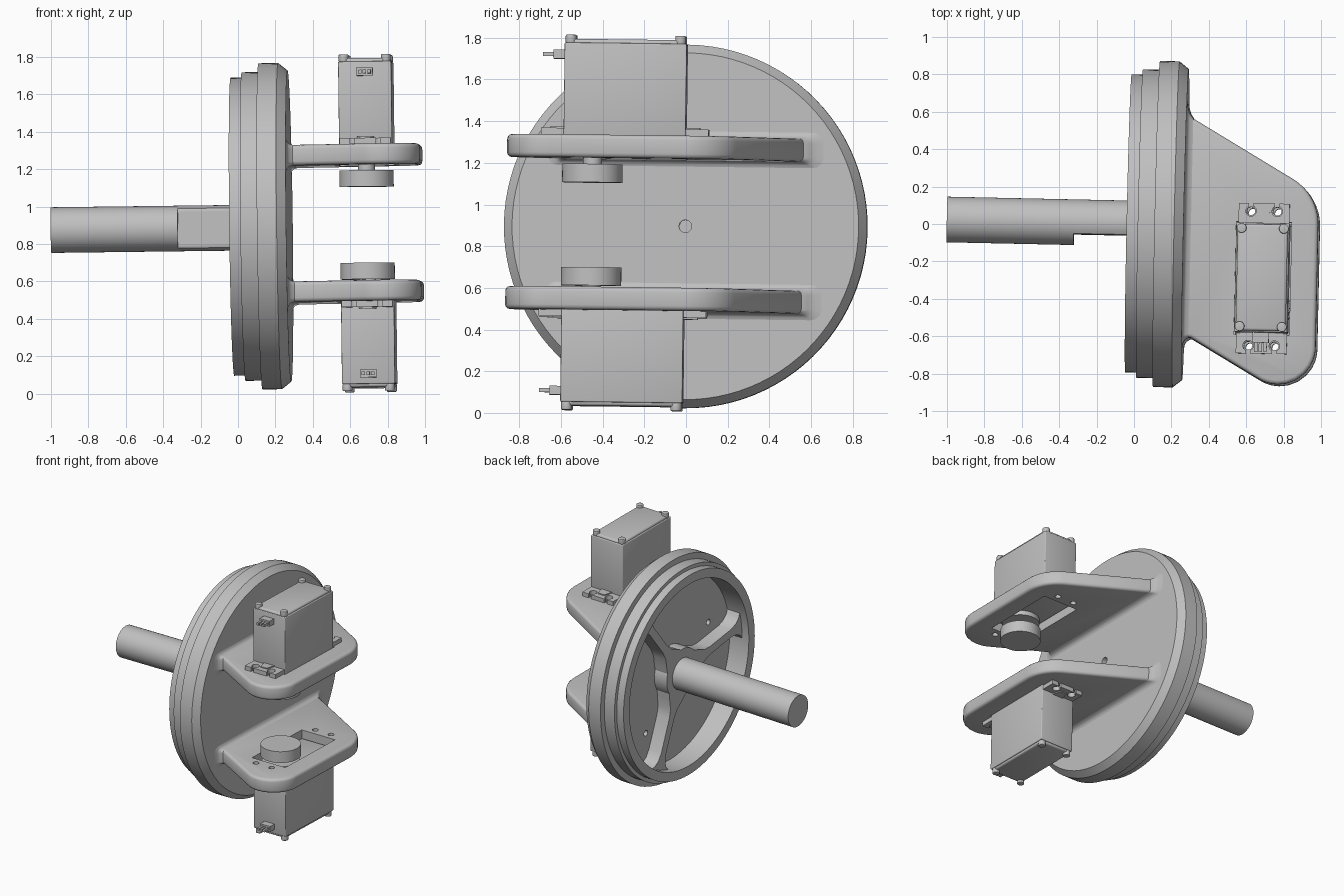
import bpy, bmesh
from math import sin, cos, pi, radians, tan
from mathutils import Matrix, Vector, Euler

if "Cube" in bpy.data.objects:
    bpy.data.objects.remove(bpy.data.objects["Cube"], do_unlink=True)

mat = bpy.data.materials.new("plain grey")
mat.use_nodes = True
GREY = (0.53, 0.53, 0.53, 1)
mat.diffuse_color = GREY
mat.node_tree.nodes["Principled BSDF"].inputs["Base Color"].default_value = GREY

# The whole assembly leans slightly about the disc centre
PIVOT = Vector((0.13, 0, 0))
LEAN = (Matrix.Translation(PIVOT + Vector((0, 0, 0.9)))
        @ Euler((-0.0125, -0.0125, -0.0215)).to_matrix().to_4x4()
        @ Matrix.Translation(-PIVOT))


def finish(name, bm):
    bmesh.ops.remove_doubles(bm, verts=bm.verts, dist=1e-5)
    bmesh.ops.recalc_face_normals(bm, faces=bm.faces)
    bm.transform(LEAN)
    me = bpy.data.meshes.new(name)
    bm.to_mesh(me)
    bm.free()
    me.materials.append(mat)
    ob = bpy.data.objects.new(name, me)
    bpy.context.collection.objects.link(ob)
    return ob


def activate(ob):
    bpy.ops.object.select_all(action='DESELECT')
    ob.select_set(True)
    bpy.context.view_layer.objects.active = ob


def smooth(ob):
    activate(ob)
    bpy.ops.object.shade_smooth_by_angle(angle=radians(35))


def loft(name, rings):
    """Skin a closed solid through rings of equal point count."""
    bm = bmesh.new()
    rings = [[bm.verts.new(p) for p in ring] for ring in rings]
    bm.faces.new(rings[0])
    bm.faces.new(rings[-1])
    n = len(rings[0])
    for a, b in zip(rings, rings[1:]):
        for i in range(n):
            j = (i + 1) % n
            bm.faces.new((a[i], a[j], b[j], b[i]))
    return finish(name, bm)


def prism(name, pts, lo, hi, axis='z', bevel=0.0):
    """Extrude a 2D outline along one axis."""
    place = {'z': lambda a, b, h: (a, b, h),
             'x': lambda a, b, h: (h, a, b)}[axis]
    ob = loft(name, [[place(a, b, h) for a, b in pts] for h in (lo, hi)])
    if bevel:
        mod = ob.modifiers.new("round", 'BEVEL')
        mod.width, mod.segments = bevel, 3
        mod.angle_limit = radians(50)
        activate(ob)
        bpy.ops.object.modifier_apply(modifier=mod.name)
    smooth(ob)
    return ob


def rect(cx, cy, hx, hy):
    return [(cx - hx, cy - hy), (cx + hx, cy - hy), (cx + hx, cy + hy), (cx - hx, cy + hy)]


def circle(cx, cy, r, n=32):
    return [(cx + r * cos(2 * pi * i / n), cy + r * sin(2 * pi * i / n)) for i in range(n)]


def cut(ob, cutters):
    for c in cutters:
        c.hide_render = True
        mod = ob.modifiers.new("cut", 'BOOLEAN')
        mod.operation, mod.object, mod.solver = 'DIFFERENCE', c, 'EXACT'
        activate(ob)
        bpy.ops.object.modifier_apply(modifier=mod.name)
        bpy.data.objects.remove(c, do_unlink=True)
    smooth(ob)


def round_corner(prev, corner, nxt, r, n=12):
    """Points of an arc of radius r rounding off a corner."""
    c = Vector(corner)
    u, v = (Vector(prev) - c).normalized(), (Vector(nxt) - c).normalized()
    half = u.angle(v) / 2
    mid = c + (u + v).normalized() * r / sin(half)
    a, b = c + u * r / tan(half) - mid, c + v * r / tan(half) - mid
    return [tuple(mid + a.lerp(b, i / n).normalized() * r) for i in range(n + 1)]


# Stepped disc with a hollow back, turned about the x axis
DROP = -0.006           # disc axis sits a touch low
FLOOR = 0.14
profile = [(FLOOR, 0), (FLOOR, 0.725), (-0.03, 0.725), (-0.03, 0.797), (0.03, 0.797),
           (0.03, 0.825), (0.12, 0.825), (0.12, 0.872), (0.225, 0.872), (0.275, 0.832),
           (0.275, 0.03), (0.2, 0.03), (0.2, 0)]
bm = bmesh.new()
vs = [bm.verts.new((x, 0, r + DROP)) for x, r in profile]
es = [bm.edges.new(p) for p in zip(vs, vs[1:])]
bmesh.ops.spin(bm, geom=vs + es, cent=(0, 0, DROP), axis=(1, 0, 0), angle=2 * pi, steps=96)
disc = finish("disc", bm)
SPOKES = [radians(52 + 120 * k) for k in range(3)]
cut(disc, [prism("hole", circle(0.5 * cos(a + s), 0.5 * sin(a + s), 0.022, 16), 0.1, 0.2, 'x')
           for a in SPOKES for s in (-0.24, 0.24)])

# Three spokes flaring into the hub and rim
flare = [(0.1, 0.13), (0.2, 0.085), (0.27, 0.045), (0.34, 0.032), (0.6, 0.032),
         (0.66, 0.045), (0.7, 0.075), (0.735, 0.14)]
outline = flare + [(r, -w) for r, w in reversed(flare)]
for a in SPOKES:
    prism("spoke", [(r * cos(a) - w * sin(a), r * sin(a) + w * cos(a) + DROP) for r, w in outline],
          0.03, FLOOR + 0.01, 'x')
prism("hub", circle(0, DROP, 0.19, 48), 0.03, FLOOR + 0.01, 'x')

# Shaft with a flat ground on the front side near the disc
round_section = circle(0, 2 * DROP, 0.122, 48)
prism("shaft", round_section, -1.0, -0.32, 'x')
prism("shaft_flat_section", [(max(y, -0.065), z) for y, z in round_section], -0.32, 0.15, 'x')

# Bracket outline: a slanted plate with two rounded outer corners
top_in, top_out = (0.308, 0.564), (0.99, 0.17)
low_out, low_in = (0.99, -0.995), (0.32, -0.609)
plate = ([(0.25, 0.564), top_in]
         + round_corner(top_in, top_out, low_out, 0.28)
         + round_corner(top_out, low_out, low_in, 0.2)
         + [low_in, (0.25, -0.609)])

CX, CY = 0.70, -0.285   # servo centre
PLATE_LO, PLATE_HI = 0.31, 0.42


def root_ring(x, grow_top, grow_low, grow_z):
    """Rounded rectangle around the bracket root at depth x."""
    y0, y1 = -0.609 - grow_low, 0.564 + grow_top
    z0, z1 = PLATE_LO - grow_z, PLATE_HI + grow_z
    corners = [(y0, z0), (y1, z0), (y1, z1), (y0, z1)]
    pts = []
    for i in range(4):
        pts += round_corner(corners[i - 1], corners[i], corners[(i + 1) % 4], 0.022 + grow_z, 5)
    return [(x, y, z) for y, z in pts]


for side, label in ((1, "upper"), (-1, "lower")):
    def part(name, pts, lo, hi, bevel=0.0):
        return prism(label + "_" + name, pts, *sorted((side * lo, side * hi)), 'z', bevel)

    def screw_holes(r):
        return [part("hole", circle(CX + sx * 0.07, CY + sy * 0.36, r, 20), 0.2, 0.6)
                for sx in (-1, 1) for sy in (-1, 1)]

    # Bracket plate with servo opening
    bracket = part("bracket", plate, PLATE_LO, PLATE_HI, 0.022)
    cut(bracket, [part("opening", rect(CX, CY, 0.148, 0.302), 0.2, 0.6)] + screw_holes(0.022))

    # Concave fillet blending the bracket into the disc
    rings = [root_ring(*s) for s in ((0.26, 0.095, 0.06, 0.03), (0.275, 0.095, 0.06, 0.03),
                                     (0.28, 0.06, 0.03, 0.016), (0.29, 0.03, 0.012, 0.006),
                                     (0.31, 0, 0, 0))]
    smooth(loft(label + "_fillet", [[(x, y, side * z) for x, y, z in r] for r in rings]))

    # Servo body, lid and corner screws
    part("servo_body", rect(CX, CY, 0.142, 0.293), 0.37, 0.862, 0.006)
    part("servo_lid", rect(CX, CY, 0.134, 0.285), 0.85, 0.88, 0.014)
    for sx in (-1, 1):
        for sy in (-1, 1):
            part("lid_screw", circle(CX + sx * 0.113, CY + sy * 0.263, 0.026, 20), 0.86, 0.9, 0.005)

    # Mounting flange with open screw slots and centre ribs
    flange = part("servo_flange", rect(CX, CY, 0.136, 0.402), 0.42, 0.452)
    slots = [part("slot", rect(CX + sx * 0.07, CY + sy * 0.395, 0.012, 0.03), 0.3, 0.6)
             for sx in (-1, 1) for sy in (-1, 1)]
    cut(flange, screw_holes(0.028) + slots)
    for sy in (-1, 1):
        rib = [(CX + w, CY + sy * d) for w, d in ((-0.05, 0.28), (0.05, 0.28), (0.028, 0.36), (-0.028, 0.36))]
        part("flange_rib", rib, 0.44, 0.46)

    # Output shaft and round horn
    horn = 0.193 if side > 0 else 0.214
    part("servo_output", circle(CX, CY - 0.155, 0.135, 40), 0.335, 0.38)
    part("servo_spindle", circle(CX, CY - 0.155, 0.045), 0.27, 0.35)
    part("servo_horn", circle(CX, CY - 0.155, 0.145, 48), horn, horn + 0.088)

    # Cable connector with three pins
    front = CY - 0.293
    part("connector", rect(CX, front - 0.025, 0.044, 0.03), 0.785, 0.828)
    for k in (-1, 0, 1):
        part("connector_pin", rect(CX + k * 0.025, front - 0.075, 0.009, 0.03), 0.797, 0.816)
